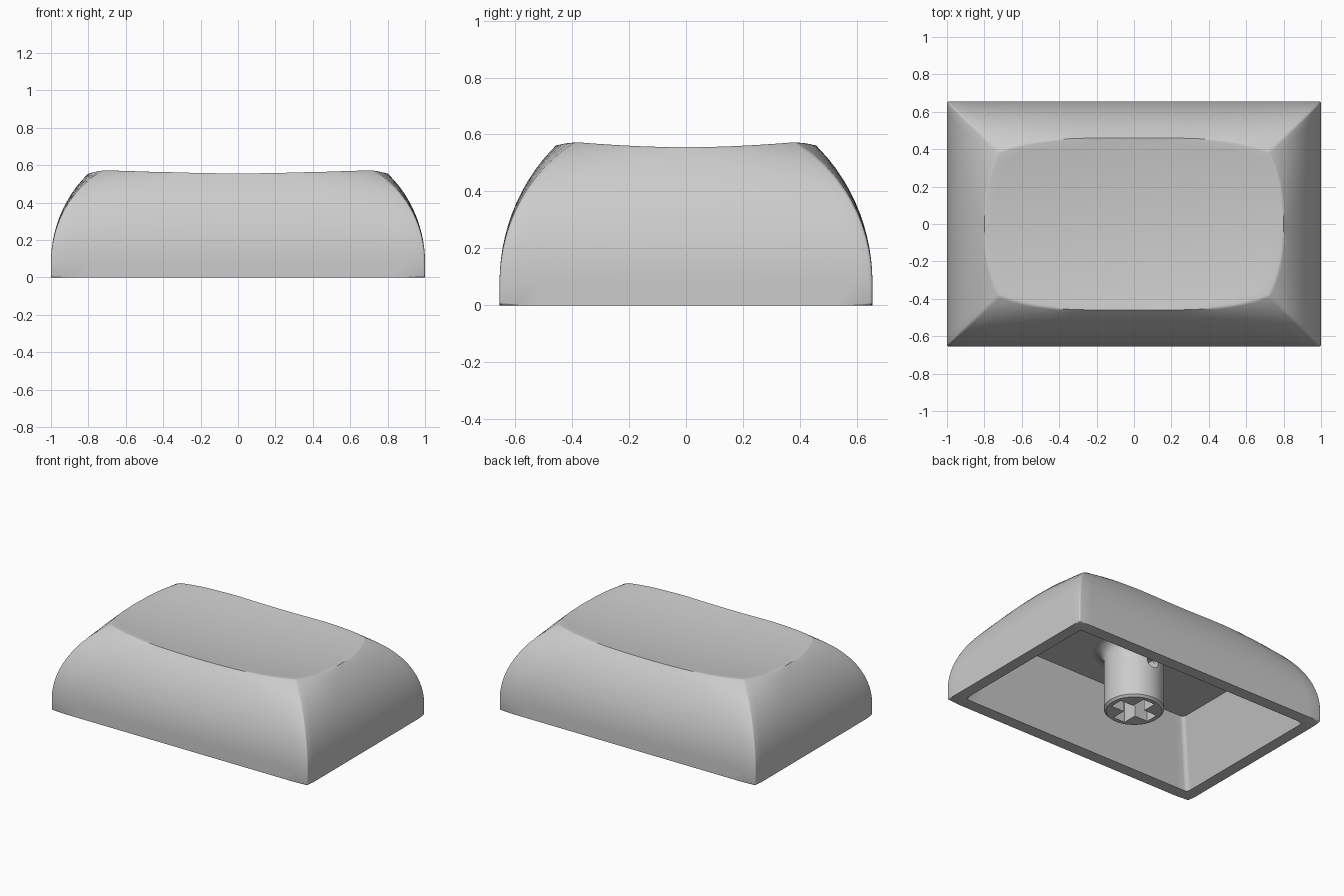
import bpy, bmesh, math
from mathutils import Matrix

if "Cube" in bpy.data.objects:
    bpy.data.objects.remove(bpy.data.objects["Cube"])

N = 20          # samples per side
ROWS = 12       # rows up the curved wall


def finish(bm, name, smooth=True):
    bmesh.ops.recalc_face_normals(bm, faces=bm.faces)
    me = bpy.data.meshes.new(name)
    bm.to_mesh(me)
    bm.free()
    ob = bpy.data.objects.new(name, me)
    bpy.context.collection.objects.link(ob)
    if smooth:
        shade(ob)
    return ob


def shade(ob):
    bpy.ops.object.select_all(action='DESELECT')
    ob.select_set(True)
    bpy.context.view_layer.objects.active = ob
    bpy.ops.object.shade_smooth_by_angle(angle=math.radians(32))


def outline(hx, hy, cx, cy):
    """Bowed rectangle: hx, hy at side middles, cx, cy at the corners."""
    us = [-1 + 2 * i / N for i in range(N)]
    front = [(u * cx, -hy + (hy - cy) * abs(u) ** 4) for u in us]
    right = [(hx - (hx - cx) * abs(u) ** 2.5, u * cy) for u in us]
    half = front + right
    return half + [(-x, -y) for x, y in half]


def dish(x, y):
    return 0.521 + 0.035 * ((x / 0.8) ** 2 + (y / 0.46) ** 2)


def inset(d, t, h=0.46):
    """Circular wall arc, vertical at the bottom, inset by d at t = 1."""
    r = (h * h + d * d) / (2 * d)
    return r - math.sqrt(r * r - (h * t) ** 2)


# Keycap shell: ceiling, inner wall, base rim, curved outer wall, dished top
bm = bmesh.new()
rings = []


def add_ring(pts):
    rings.append([bm.verts.new(p) for p in pts])


for hx, hy, z in [(0.77, 0.43, 0.43), (0.92, 0.57, 0.0), (1.0, 0.655, 0.0)]:
    add_ring([(x, y, z) for x, y in outline(hx, hy, hx, hy)])
base_ring = len(rings) - 1
rim_xy = outline(0.80, 0.46, 0.72, 0.385)
Z0 = 0.08
for k in range(ROWS + 1):
    t = k / ROWS
    pts = outline(1 - inset(0.20, t), 0.655 - inset(0.195, t),
                  1 - inset(0.28, t), 0.655 - inset(0.27, t))
    add_ring([(x, y, Z0 + t * (dish(*r) - Z0)) for (x, y), r in zip(pts, rim_xy)])
rim_ring = len(rings) - 1
for s in (0.92, 0.8, 0.65, 0.5, 0.35, 0.2, 0.08):
    add_ring([(x * s, y * s, dish(x * s, y * s)) for x, y in rim_xy])

M = 4 * N
for a, b in zip(rings, rings[1:]):
    for i in range(M):
        j = (i + 1) % M
        bm.faces.new((a[i], a[j], b[j], b[i]))
bm.faces.new(rings[0])
centre = bm.verts.new((0, 0, dish(0, 0)))
for i in range(M):
    bm.faces.new((rings[-1][i], rings[-1][(i + 1) % M], centre))


# Soften the corner ridges, the dish rim and the base edge
def ring_edges(k):
    r = rings[k]
    return [bm.edges.get((r[i], r[(i + 1) % M])) for i in range(M)]


def corner_edges(k0, k1):
    return [bm.edges.get((rings[k][c], rings[k + 1][c]))
            for k in range(k0, k1) for c in range(0, M, N)]


soft = ring_edges(base_ring) + ring_edges(rim_ring) + corner_edges(base_ring, rim_ring)
inner = corner_edges(0, 1)
bmesh.ops.bevel(bm, geom=soft, offset=0.010, segments=3, profile=0.5, affect='EDGES')
bmesh.ops.bevel(bm, geom=[e for e in inner if e.is_valid], offset=0.025,
                segments=4, profile=0.5, affect='EDGES')
finish(bm, "keycap_shell")

# Stem: turned post that flares into the ceiling
profile = [(0, 0), (0.178, 0), (0.192, 0.014), (0.192, 0.36)]
profile += [(0.192 + 0.07 * (1 - math.cos(a)), 0.36 + 0.07 * math.sin(a))
            for a in [math.radians(15 * i) for i in range(1, 7)]]
profile += [(0.262, 0.45), (0, 0.45)]
SEG = 48
bm = bmesh.new()
loops = [[bm.verts.new((r * math.cos(2 * math.pi * i / SEG),
                        r * math.sin(2 * math.pi * i / SEG), z)) for i in range(SEG)]
         for r, z in profile[1:-1]]
for a, b in zip(loops, loops[1:]):
    for i in range(SEG):
        j = (i + 1) % SEG
        bm.faces.new((a[i], a[j], b[j], b[i]))
bm.faces.new(loops[0])
bm.faces.new(loops[-1])
stem = finish(bm, "stem", smooth=False)

# Cross-shaped socket cutter
L, W = 0.148, 0.046
quarter = [(L, -W), (L, W), (W, W)]
bm = bmesh.new()
pts = []
for q in range(4):
    c, s = [(1, 0), (0, 1), (-1, 0), (0, -1)][q]
    pts += [(c * x - s * y, s * x + c * y, -0.05) for x, y in quarter]
face = bm.faces.new([bm.verts.new(p) for p in pts])
top = bmesh.ops.extrude_face_region(bm, geom=[face])["geom"]
bmesh.ops.translate(bm, vec=(0, 0, 0.38),
                    verts=[v for v in top if isinstance(v, bmesh.types.BMVert)])
cross = finish(bm, "socket_cutter", smooth=False)

# Small vent hole cutter through the stem sides
bm = bmesh.new()
bmesh.ops.create_cone(bm, cap_ends=True, segments=24, radius1=0.045, radius2=0.045,
                      depth=0.6, matrix=Matrix.Translation((0, 0, 0.28)) @
                      Matrix.Rotation(math.pi / 2, 4, 'X'))
vent = finish(bm, "vent_cutter", smooth=False)

bpy.context.view_layer.objects.active = stem
for cutter in (cross, vent):
    cutter.hide_render = True
    mod = stem.modifiers.new("cut", 'BOOLEAN')
    mod.operation = 'DIFFERENCE'
    mod.solver = 'EXACT'
    mod.object = cutter
    bpy.ops.object.modifier_apply(modifier=mod.name)
    bpy.data.objects.remove(cutter)
shade(stem)
